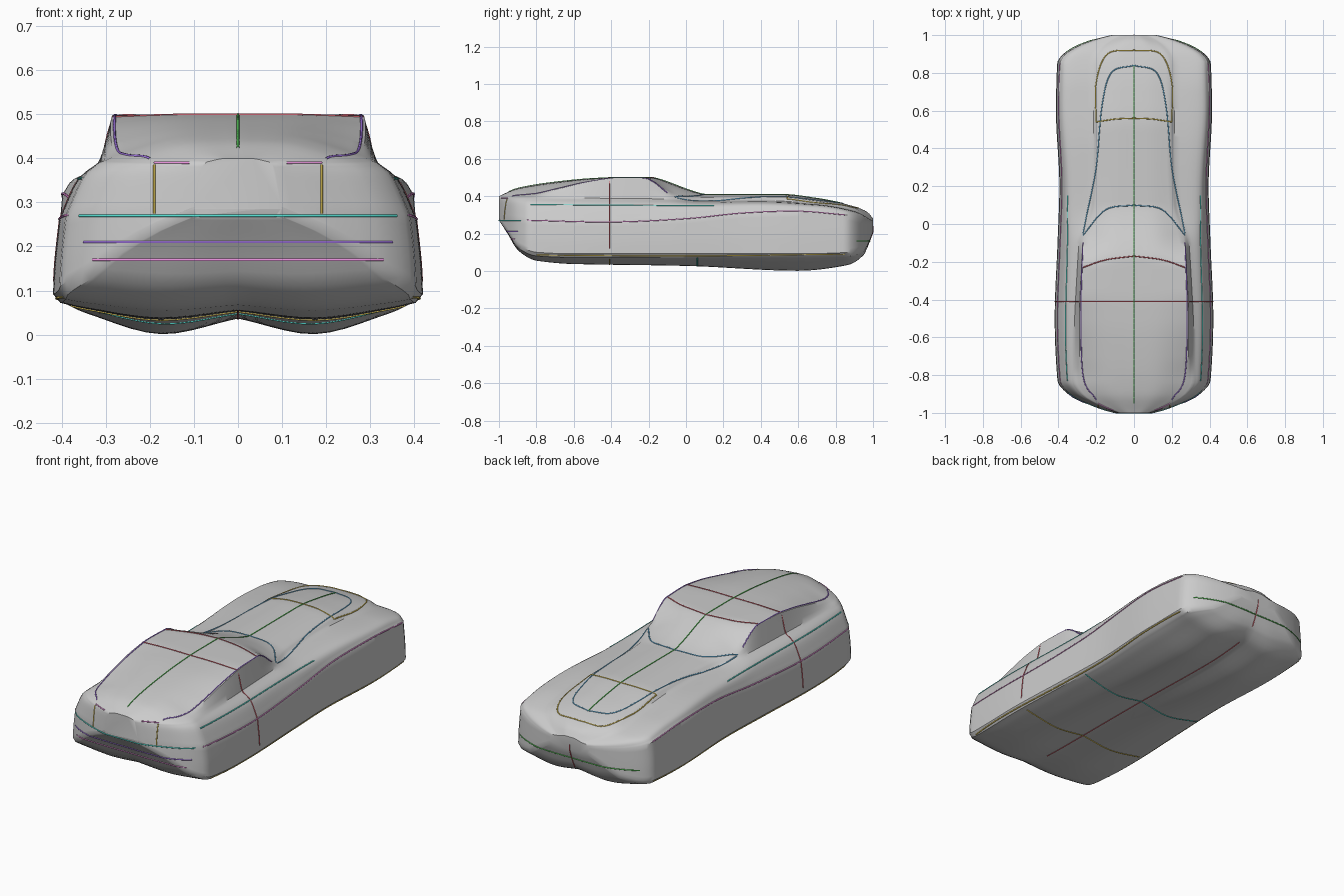
import bpy, bmesh
from mathutils import Vector
from mathutils.bvhtree import BVHTree

if "Cube" in bpy.data.objects:
    bpy.data.objects.remove(bpy.data.objects["Cube"])


def table(*pairs):
    """Monotone cubic through (y, value) pairs: smooth, never overshoots."""
    ys, vs = [p[0] for p in pairs], [p[1] for p in pairs]
    d = [(vs[i + 1] - vs[i]) / (ys[i + 1] - ys[i]) for i in range(len(ys) - 1)]
    m = [d[0]] + [0 if a * b <= 0 else 2 * a * b / (a + b) for a, b in zip(d, d[1:])] + [d[-1]]

    def f(y):
        i = max(k for k in range(len(d)) if k == 0 or ys[k] <= y)
        h = ys[i + 1] - ys[i]
        t = (y - ys[i]) / h
        return (vs[i] * (1 + 2 * t) * (1 - t) ** 2 + m[i] * h * t * (1 - t) ** 2
                + vs[i + 1] * t * t * (3 - 2 * t) + m[i + 1] * h * t * t * (t - 1))
    return f


def spline(pts, n):
    """Catmull-Rom polyline with n steps per span."""
    p = [Vector(q) for q in pts]
    p = [2 * p[0] - p[1]] + p + [2 * p[-1] - p[-2]]
    out = []
    for i in range(1, len(p) - 2):
        a, b, c, d = p[i - 1:i + 3]
        for k in range(n):
            t = k / n
            out.append(0.5 * (2 * b + (c - a) * t + (2 * a - 5 * b + 4 * c - d) * t * t
                              + (3 * b - a - 3 * c + d) * t ** 3))
    return out + [p[-2]]


# Lengthwise curves of the body
width = table((-1, .10), (-.97, .20), (-.9, .35), (-.83, .405), (-.5, .42), (-.1, .405), (.2, .395),
              (.6, .413), (.85, .407), (.89, .385), (.94, .31), (.98, .2), (1, .12))
sill = table((-1, .27), (-.95, .2), (-.9, .125), (-.8, .08), (-.6, .072), (.6, .072), (.88, .08),
             (.95, .105), (.98, .16), (1, .21))
belly = table((-1, 0), (-.8, .025), (-.6, .035), (0, .045), (.6, .071), (.85, .05), (.95, .02), (1, 0))
crease = table((-1, .30), (-.83, .27), (-.4, .262), (0, .28), (.3, .31), (.6, .32), (.85, .30), (1, .255))
fender = table((-1, .36), (-.8, .355), (-.4, .348), (0, .352), (.4, .362), (.7, .35), (.9, .315), (1, .265))
belt = table((-1, .385), (-.8, .39), (-.1, .385), (.1, .375), (.4, .377), (.7, .358), (.9, .322), (1, .27))
belt_x = table((-1, .8), (-.4, .74), (-.1, .72), (.1, .58), (.6, .52), (1, .55))
edge = table((-1, .392), (-.83, .405), (-.7, .435), (-.5, .48), (-.35, .498), (-.22, .497), (-.17, .475),
             (-.06, .403), (.05, .392), (.5, .395), (.7, .373), (.9, .335), (1, .274))
edge_x = table((-1, .7), (-.4, .685), (-.1, .66), (.1, .52), (.6, .46), (1, .45))
top = table((-1, .40), (-.9, .442), (-.7, .475), (-.5, .494), (-.35, .50), (-.18, .50), (-.14, .49),
            (.06, .419), (.1, .41), (.5, .41), (.7, .388), (.9, .345), (.97, .315), (1, .28))


def section(y):
    """Half cross-section from keel to roof centre."""
    w, s, b = width(y), sill(y), belly(y)
    low = spline([(0, s - b * .5), (w * .42, s - b), (w * .8, s - b * .4), (w * .96, s)], 5)
    side = spline([(w, s + .02), (w * .99, (s + crease(y)) / 2), (w * .965, crease(y))], 4)
    shoulder = spline([(w * .965, crease(y)), (w * .87, fender(y)), (w * belt_x(y), belt(y))], 5)
    e = (w * edge_x(y), edge(y))
    glass = [shoulder[-1].lerp(Vector(e), t) for t in (.33, .66)]
    roof = spline([e, (e[0] * .5, edge(y) * .2 + top(y) * .8 + .001), (0, top(y))], 5)
    return [(p[0], y, p[1]) for p in low + side + shoulder[1:] + glass + roof]


# Body shell: loft of mirrored sections, denser toward both ends
stations = [-1, -.993, -.985, -.975, -.96] + [round(-.94 + .02 * i, 3) for i in range(95)] + [.955, .97, .98, .99, 1]
bm = bmesh.new()
rings = []
for y in stations:
    half = section(y)
    ring = half + [(-x, yy, z) for x, yy, z in half[-2:0:-1]]
    rings.append([bm.verts.new(p) for p in ring])
n = len(rings[0])
for a, b in zip(rings, rings[1:]):
    for i in range(n):
        bm.faces.new((a[i], a[(i + 1) % n], b[(i + 1) % n], b[i]))
bm.faces.new(rings[0])
bm.faces.new(rings[-1])
bmesh.ops.recalc_face_normals(bm, faces=bm.faces)
bm.normal_update()
tree = BVHTree.FromBMesh(bm)
mesh = bpy.data.meshes.new("car_body")
bm.to_mesh(mesh)
bm.free()
body = bpy.data.objects.new("car_body", mesh)
bpy.context.collection.objects.link(body)
bpy.context.view_layer.objects.active = body
body.select_set(True)
bpy.ops.object.shade_smooth_by_angle(angle=0.6)

COLOURS = {"green": (.1, .6, .1, 1), "red": (.65, .12, .15, 1), "blue": (.15, .5, .8, 1),
           "gold": (.8, .6, .1, 1), "violet": (.4, .2, .85, 1), "pink": (.85, .3, .75, 1),
           "teal": (.1, .8, .7, 1)}
for c, rgba in COLOURS.items():
    bpy.data.materials.new(c).diffuse_color = rgba


def seam(name, view, pts, colour):
    """Thin line drawn in a plane, mirrored in x and projected onto the body."""
    cu = bpy.data.curves.new(name, 'CURVE')
    cu.dimensions = '3D'
    cu.bevel_depth, cu.bevel_resolution = .003, 1
    centred = all(u == 0 for u, v in pts) and view != "side"
    for sign in ((1,) if centred else (1, -1)):
        hits = []
        for u, v in spline(pts, 14):
            start, ray = {"top": ((u * sign, v, 2), (0, 0, -1)), "under": ((u * sign, v, -2), (0, 0, 1)),
                          "side": ((2 * sign, u, v), (-sign, 0, 0)), "tail": ((u * sign, -2, v), (0, 1, 0)),
                          "nose": ((u * sign, 2, v), (0, -1, 0))}[view]
            hit = tree.ray_cast(Vector(start), Vector(ray))[0]
            if hit:
                hits.append(hit)
        if len(hits) > 1:
            sp = cu.splines.new('POLY')
            sp.points.add(len(hits) - 1)
            for p, h in zip(sp.points, hits):
                p.co = (*h, 1)
    cu.materials.append(bpy.data.materials[colour])
    bpy.context.collection.objects.link(bpy.data.objects.new(name, cu))


# Seams seen from above
seam("centre_seam", "top", [(0, -.95), (0, -.5), (0, -.17), (0, .1), (0, .5), (0, .84)], "green")
seam("bonnet_bulge_seam", "top", [(0, .84), (.12, .8), (.17, .62), (.2, .3), (.25, .05), (.27, -.05)], "blue")
seam("cowl_seam", "top", [(0, .1), (.15, .075), (.27, -.06)], "blue")
seam("bonnet_front_seam", "top", [(0, .92), (.14, .9), (.2, .75), (.2, .54)], "gold")
seam("bonnet_cross_seam", "top", [(0, .56), (.1, .555), (.2, .54)], "gold")
seam("windscreen_top_seam", "top", [(0, -.17), (.15, -.19), (.27, -.23)], "red")
seam("roof_cross_seam", "top", [(0, -.41), (.27, -.41), (.4, -.41)], "red")
seam("roof_edge_seam", "top", [(.27, -.1), (.28, -.4), (.27, -.8), (.2, -.93)], "violet")
# Seams on the sides
seam("crease_seam", "side", [(y, crease(y)) for y in (-.85, -.4, 0, .3, .6, .85)], "pink")
seam("sill_seam", "side", [(-.8, .085), (0, .08), (.85, .09)], "gold")
seam("door_rear_seam", "side", [(-.41, .12), (-.41, .25), (-.41, .36)], "red")
seam("fender_seam", "side", [(-.83, .355), (-.4, .352), (0, .35), (.15, .35)], "teal")
# Seams on the tail and nose
seam("tail_panel_side_seam", "tail", [(.19, .275), (.19, .385)], "gold")
seam("tail_panel_top_seam", "tail", [(.11, .39), (.19, .39)], "pink")
seam("tail_upper_seam", "tail", [(0, .27), (.2, .27), (.36, .27)], "teal")
seam("tail_middle_seam", "tail", [(0, .21), (.2, .21), (.35, .21)], "violet")
seam("tail_lower_seam", "tail", [(0, .17), (.33, .17)], "pink")
seam("nose_centre_seam", "nose", [(0, .1), (0, .24)], "red")
seam("nose_bumper_seam", "nose", [(0, .16), (.36, .16)], "green")
# Seams underneath
seam("keel_seam", "under", [(0, -.7), (0, 0), (0, .85)], "red")
seam("floor_cross_seam", "under", [(0, .06), (.2, .06), (.38, .06)], "teal")
seam("floor_rear_cross_seam", "under", [(0, -.41), (.2, -.41), (.38, -.41)], "gold")

for m in bpy.data.materials:
    if m.users and not m.is_grease_pencil:
        m.use_nodes = True
        m.node_tree.nodes["Principled BSDF"].inputs["Base Color"].default_value = m.diffuse_color
